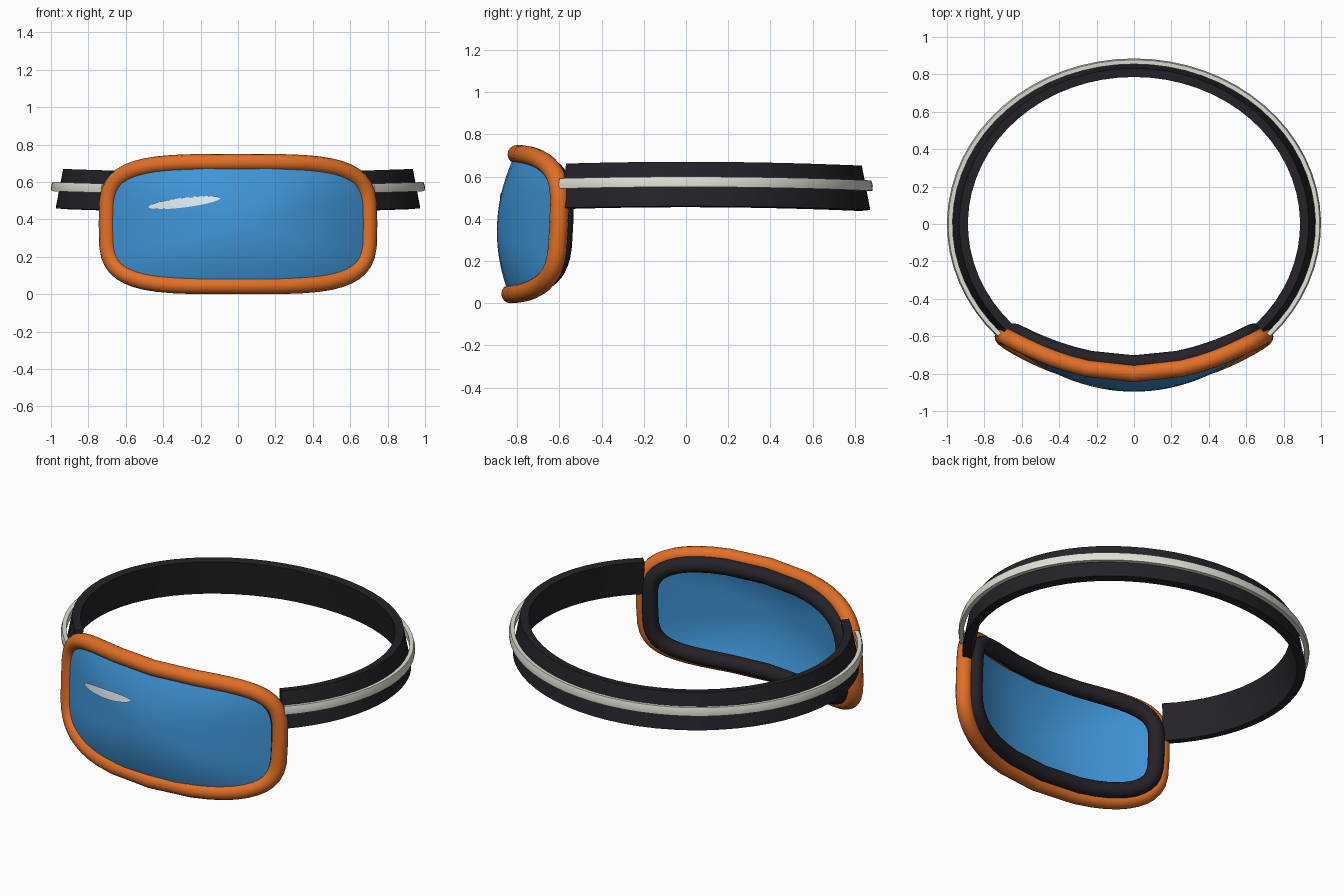
import bpy, bmesh
from math import sin, cos, pi, radians, sqrt, copysign
from mathutils import Vector

if "Cube" in bpy.data.objects:
    bpy.data.objects.remove(bpy.data.objects["Cube"])

ZC = 0.375  # height of the goggle centre


def material(name, rgb):
    m = bpy.data.materials.new(name)
    m.diffuse_color = (*rgb, 1)
    m.use_nodes = True
    m.node_tree.nodes["Principled BSDF"].inputs["Base Color"].default_value = m.diffuse_color
    return m


ORANGE = material("orange", (0.75, 0.16, 0.02))
BLUE = material("blue", (0.05, 0.30, 0.68))
DARK = material("dark", (0.018, 0.016, 0.021))
LIGHT = material("light", (0.75, 0.75, 0.68))
SHINE = material("shine", (0.72, 0.83, 0.9))


def loft(name, rings, mat, closed=False, caps=False, merge=False):
    """Skin a list of closed rings of points."""
    bm = bmesh.new()
    vs = [[bm.verts.new(p) for p in r] for r in rings]
    n = len(rings[0])
    for i in range(len(vs) if closed else len(vs) - 1):
        a, b = vs[i], vs[(i + 1) % len(vs)]
        for j in range(n):
            k = (j + 1) % n
            bm.faces.new((a[j], a[k], b[k], b[j]))
    if caps:
        bm.faces.new(vs[0])
        bm.faces.new(vs[-1])
    if merge:
        bmesh.ops.remove_doubles(bm, verts=bm.verts, dist=1e-5)
    bmesh.ops.recalc_face_normals(bm, faces=bm.faces)
    me = bpy.data.meshes.new(name)
    bm.to_mesh(me)
    bm.free()
    me.materials.append(mat)
    ob = bpy.data.objects.new(name, me)
    bpy.context.collection.objects.link(ob)
    bpy.ops.object.select_all(action='DESELECT')
    ob.select_set(True)
    bpy.context.view_layer.objects.active = ob
    bpy.ops.object.shade_smooth_by_angle(angle=radians(40))
    return ob


def face_y(x, z):
    """Curved, slightly tilted face that the goggle parts follow."""
    return -0.815 + 0.045 * (z - ZC) + 0.213 * (x / 0.7) ** 2


def outline(hw, hh, n):
    """Rounded-rectangle (superellipse) outline in x and z."""
    pts = []
    for i in range(n):
        c, s = cos(2 * pi * i / n), sin(2 * pi * i / n)
        c, s = (0 if abs(v) < 1e-9 else v for v in (c, s))
        pts.append((hw * copysign(sqrt(abs(c)), c), hh * copysign(sqrt(abs(s)), s)))
    return pts


def tube(name, hw, hh, radius, dy, mat):
    path = [Vector((x, face_y(x, z + ZC) + dy, z + ZC)) for x, z in outline(hw, hh, 48)]
    rings = []
    for i, p in enumerate(path):
        t = ((path[(i + 1) % 48] - p).normalized() + (p - path[i - 1]).normalized()).normalized()
        nrm = t.cross(Vector((0, 1, 0))).normalized()
        bn = t.cross(nrm)
        rings.append([p + radius * (cos(a) * nrm + sin(a) * bn)
                      for a in (2 * pi * k / 16 for k in range(16))])
    return loft(name, rings, mat, closed=True)


# Frame and face padding
tube("frame", 0.70, 0.33, 0.045, 0, ORANGE)
tube("face_padding", 0.645, 0.293, 0.045, 0.055, DARK)

# Lens
LW, LH = 0.67, 0.305


def lens_y(x, z):
    r2 = sqrt((x / LW) ** 4 + (z / LH) ** 4)
    return face_y(x, z + ZC) - 0.02 - 0.06 * (1 - r2)


edge = outline(LW, LH, 96)
rings = [[(x * k / 16, lens_y(x * k / 16, z * k / 16), z * k / 16 + ZC) for x, z in edge]
         for k in range(17)]
loft("lens", rings, BLUE, merge=True)

# Shine mark on the lens
rings = []
tilt = radians(7)
for k in range(7):
    ring = []
    for j in range(32):
        a = 2 * pi * j / 32
        u, v = 0.196 * cos(a) * k / 6, 0.026 * sin(a) * k / 6
        x = -0.29 + u * cos(tilt) - v * sin(tilt)
        z = 0.115 + u * sin(tilt) + v * cos(tilt)
        ring.append((x, lens_y(x, z) - 0.008, z + ZC))
    rings.append(ring)
loft("lens_shine", rings, SHINE, merge=True)


def band(name, rx, ry, z0, section, mat):
    """Sweep a section (outward, up) around the open head ellipse."""
    rings = []
    for i in range(49):
        t = radians(-43 + 266 * i / 48)
        z = z0 - 0.018 * sin(t) ** 2
        rings.append([((rx + o) * cos(t), (ry + o) * sin(t), z + u) for o, u in section])
    return loft(name, rings, mat, caps=True)


# Strap and its light stripe
band("strap", 0.935, 0.833, 0.565,
     [(-0.047, 0.1), (0, 0.105), (0.04, -0.105), (-0.007, -0.11)], DARK)
band("strap_stripe", 0.985, 0.87, 0.575,
     [(-0.015, 0.023), (0.008, 0.025), (0.015, 0), (0.013, -0.024), (-0.012, -0.024)], LIGHT)
